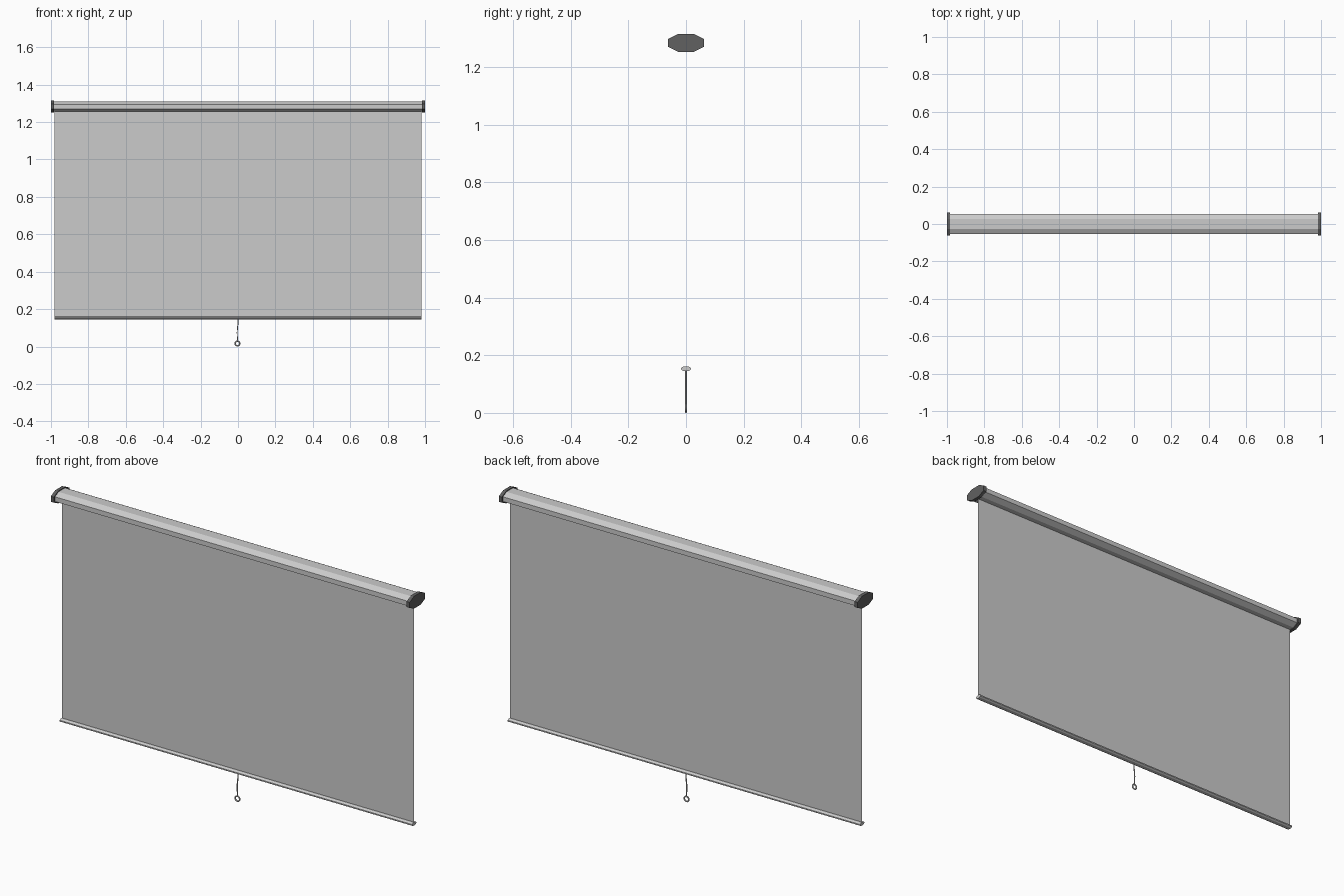
import bpy, bmesh
from math import pi

if "Cube" in bpy.data.objects:
    bpy.data.objects.remove(bpy.data.objects["Cube"])

dark = bpy.data.materials.new("dark_plastic")
dark.diffuse_color = (0.12, 0.12, 0.12, 1)
dark.use_nodes = True
dark.node_tree.nodes["Principled BSDF"].inputs["Base Color"].default_value = dark.diffuse_color


def link(name, bm, mat=None):
    bmesh.ops.recalc_face_normals(bm, faces=bm.faces)
    me = bpy.data.meshes.new(name)
    bm.to_mesh(me)
    bm.free()
    ob = bpy.data.objects.new(name, me)
    bpy.context.collection.objects.link(ob)
    if mat:
        me.materials.append(mat)
    return ob


def octagon_bar(name, x0, x1, zc, outer, inner, mat=None):
    """Extrude a flattened octagon along x; outer/inner are (half y, half z) of its corners."""
    (oy, oz), (iy, iz) = outer, inner
    quarter = [(oy, iz), (iy, oz)]
    half = quarter + [(-y, z) for y, z in reversed(quarter)]
    profile = half + [(-y, -z) for y, z in half]
    bm = bmesh.new()
    face = bm.faces.new([bm.verts.new((x0, y, zc + z)) for y, z in profile])
    ext = bmesh.ops.extrude_face_region(bm, geom=[face])["geom"]
    verts = [v for v in ext if isinstance(v, bmesh.types.BMVert)]
    bmesh.ops.translate(bm, verts=verts, vec=(x1 - x0, 0, 0))
    # keep the starting end closed
    bmesh.ops.holes_fill(bm, edges=bm.edges, sides=8)
    return link(name, bm, mat)


# Roller housing and its slightly larger end caps
octagon_bar("roller_case", -0.985, 0.985, 1.283, (0.053, 0.027), (0.026, 0.012))
for side, a, b in (("left", -1.0, -0.983), ("right", 0.983, 1.0)):
    octagon_bar(side + "_end_cap", a, b, 1.283, (0.062, 0.031), (0.027, 0.014), dark)

# Screen fabric: a single sheet hanging from the housing
bm = bmesh.new()
bm.faces.new([bm.verts.new(p) for p in
              ((-0.982, 0, 0.155), (0.982, 0, 0.155), (0.982, 0, 1.26), (-0.982, 0, 1.26))])
link("screen_fabric", bm)

# Weighted bottom bar
octagon_bar("bottom_bar", -0.982, 0.982, 0.153, (0.017, 0.008), (0.009, 0.003))

# Slightly wavy pull cord
cu = bpy.data.curves.new("pull_cord", 'CURVE')
cu.dimensions = '3D'
cu.bevel_depth = 0.0028
cu.bevel_resolution = 1
cu.resolution_u = 6
cu.use_fill_caps = True
path = [(0.0, 0.15), (-0.001, 0.115), (-0.004, 0.085), (-0.004, 0.06), (-0.002, 0.031)]
sp = cu.splines.new('BEZIER')
sp.bezier_points.add(len(path) - 1)
for p, (x, z) in zip(sp.bezier_points, path):
    p.co = (x, 0, z)
    p.handle_left_type = p.handle_right_type = 'AUTO'
bpy.context.collection.objects.link(bpy.data.objects.new("pull_cord", cu))

# Pull ring, standing in the screen plane
bpy.ops.mesh.primitive_torus_add(major_radius=0.0125, minor_radius=0.0037,
                                 major_segments=24, minor_segments=8,
                                 location=(-0.003, 0, 0.0162), rotation=(pi / 2, 0, 0))
bpy.context.object.name = "pull_ring"
bpy.ops.object.shade_smooth_by_angle()
